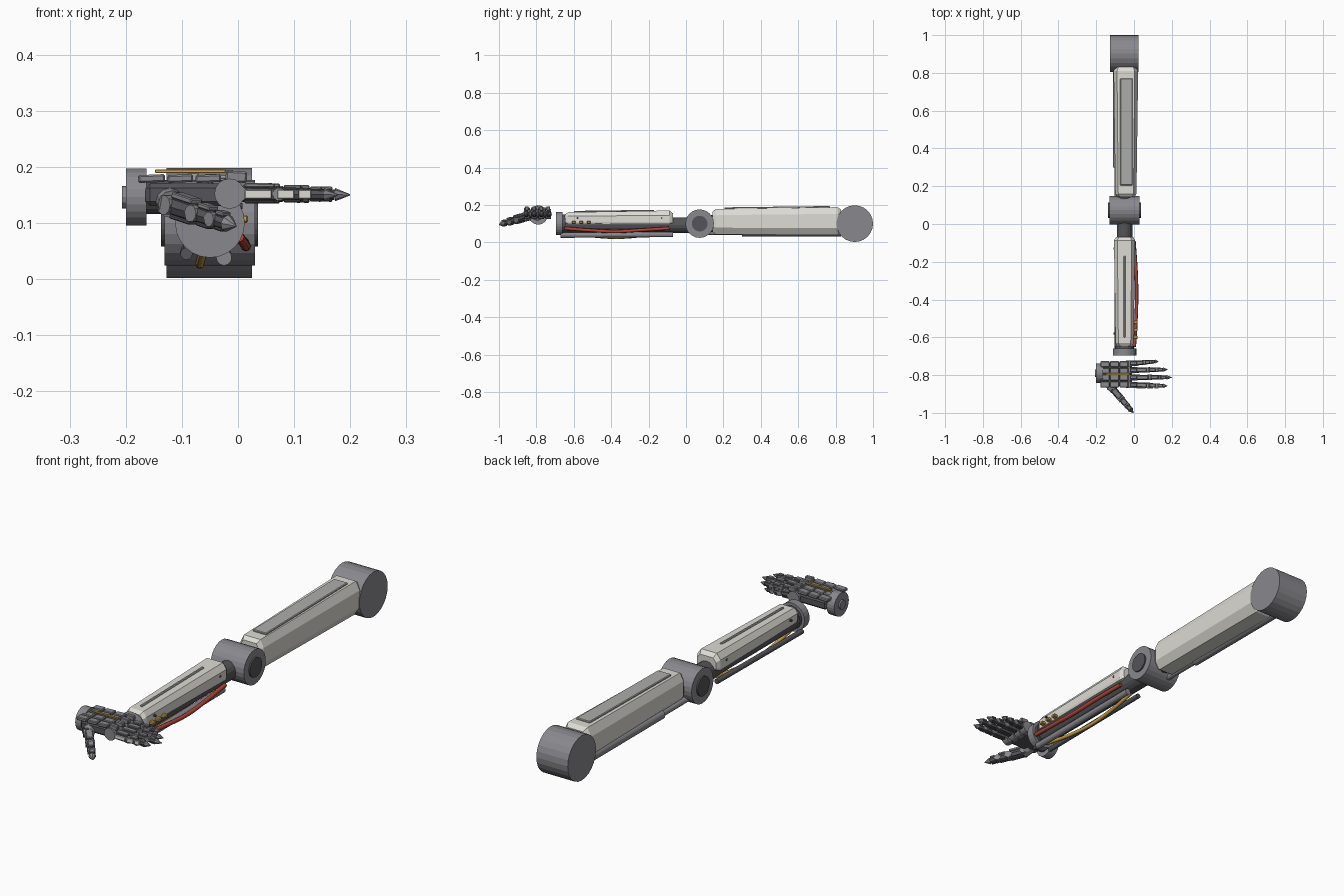
import bpy, bmesh
from math import pi, cos, sin
from mathutils import Vector, Matrix

if "Cube" in bpy.data.objects:
    bpy.data.objects.remove(bpy.data.objects["Cube"])


def material(name, rgb):
    m = bpy.data.materials.new(name)
    m.diffuse_color = (*rgb, 1)
    m.use_nodes = True
    m.node_tree.nodes["Principled BSDF"].inputs["Base Color"].default_value = m.diffuse_color
    return m


CREAM = material("cream_shell", (0.72, 0.71, 0.66))
PANEL = material("panel_grey", (0.42, 0.42, 0.41))
STEEL = material("steel", (0.25, 0.25, 0.27))
DARK = material("dark_metal", (0.09, 0.09, 0.10))
RED = material("red_hose", (0.45, 0.06, 0.04))
GOLD = material("gold", (0.6, 0.36, 0.07))


def finish(name, bm, mat):
    bmesh.ops.recalc_face_normals(bm, faces=bm.faces)
    me = bpy.data.meshes.new(name)
    bm.to_mesh(me)
    bm.free()
    me.materials.append(mat)
    ob = bpy.data.objects.new(name, me)
    bpy.context.collection.objects.link(ob)
    return ob


def frame(p0, p1):
    """Matrix at the middle of p0-p1: local z along the line, local x upward."""
    p0, p1 = Vector(p0), Vector(p1)
    d = (p1 - p0).normalized()
    ref = Vector((0, 0, 1)) if abs(d.z) < 0.9 else Vector((1, 0, 0))
    side = d.cross(ref).normalized()
    up = side.cross(d)
    m = Matrix((up, side * -1, d)).transposed().to_4x4()
    if m.determinant() < 0:
        m = Matrix((up, side, d)).transposed().to_4x4()
    m.translation = (p0 + p1) / 2
    return m, (p1 - p0).length


def cyl(name, p0, p1, r0, mat=STEEL, r1=None, sides=24):
    m, length = frame(p0, p1)
    bm = bmesh.new()
    bmesh.ops.create_cone(bm, cap_ends=True, segments=sides, radius1=r0,
                          radius2=r0 if r1 is None else r1, depth=length, matrix=m)
    return finish(name, bm, mat)


def bar(name, p0, p1, w, h, mat=STEEL, lift=0, shift=0, bevel=0.003):
    """Bevelled box along a line, w across, h tall, moved upward / sideways."""
    m, length = frame(p0, p1)
    bm = bmesh.new()
    bmesh.ops.create_cube(bm, size=1)
    bmesh.ops.scale(bm, vec=(h, w, length), verts=bm.verts)
    bmesh.ops.translate(bm, vec=(lift, shift, 0), verts=bm.verts)
    if bevel:
        bmesh.ops.bevel(bm, geom=bm.edges[:], offset=bevel, segments=1, affect='EDGES')
    bm.transform(m)
    return finish(name, bm, mat)


def shell(name, x, section, rings, mat):
    """Loft a normalised section; each ring is (y, half width, z low, z high)."""
    bm = bmesh.new()
    loops = [[bm.verts.new((x + w * u, y, lo + (hi - lo) * v)) for u, v in section]
             for y, w, lo, hi in rings]
    n = len(section)
    for a, b in zip(loops, loops[1:]):
        for i in range(n):
            bm.faces.new((a[i], a[(i + 1) % n], b[(i + 1) % n], b[i]))
    bm.faces.new(loops[0])
    bm.faces.new(loops[-1])
    return finish(name, bm, mat)


def hose(name, pts, r, mat):
    cu = bpy.data.curves.new(name, 'CURVE')
    cu.dimensions = '3D'
    cu.bevel_depth, cu.bevel_resolution, cu.use_fill_caps = r, 2, True
    sp = cu.splines.new('BEZIER')
    sp.bezier_points.add(len(pts) - 1)
    for bp, p in zip(sp.bezier_points, pts):
        bp.co = p
        bp.handle_left_type = bp.handle_right_type = 'AUTO'
    cu.materials.append(mat)
    ob = bpy.data.objects.new(name, cu)
    bpy.context.collection.objects.link(ob)


CX = -0.05  # arm axis

# shoulder and elbow drums
cyl("shoulder_drum", (-0.127, 0.902, 0.1), (0.025, 0.902, 0.1), 0.098)
cyl("elbow_drum", (-0.131, 0.073, 0.1), (0.03, 0.073, 0.1), 0.076)
cyl("elbow_hub", (-0.137, 0.073, 0.1), (0.036, 0.073, 0.1), 0.042, DARK)

# upper arm: core, shell, top panel and piston
cyl("upper_arm_core", (CX, 0.1, 0.1), (CX, 0.88, 0.1), 0.045, DARK, sides=16)
octagon = [(-0.6, 0), (0.6, 0), (1, 0.26), (1, 0.76), (0.72, 1), (-0.72, 1), (-1, 0.76), (-1, 0.26)]
shell("upper_arm_shell", -0.043, octagon,
      [(0.142, 0.045, 0.055, 0.165), (0.16, 0.056, 0.043, 0.178),
       (0.81, 0.065, 0.038, 0.188), (0.83, 0.054, 0.05, 0.175)], CREAM)
bar("upper_arm_panel", (-0.04, 0.205, 0.182), (-0.04, 0.77, 0.189), 0.066, 0.01, PANEL)
cyl("upper_piston_sleeve", (-0.09, 0.3, 0.052), (-0.09, 0.83, 0.052), 0.02, sides=16)
cyl("upper_piston_rod", (-0.09, 0.1, 0.052), (-0.09, 0.32, 0.052), 0.013, sides=12)

# forearm: core, shell, top strip and screws
cyl("forearm_core", (CX, 0.05, 0.092), (CX, -0.68, 0.092), 0.041, DARK, sides=16)
arch = [(-0.95, 0), (0.95, 0), (1, 0.15), (1, 0.65), (0.68, 1), (-0.68, 1), (-1, 0.65), (-1, 0.15)]
shell("forearm_shell", CX, arch,
      [(-0.07, 0.046, 0.105, 0.155), (-0.088, 0.056, 0.098, 0.17),
       (-0.63, 0.048, 0.1, 0.161), (-0.647, 0.04, 0.106, 0.15)], CREAM)
bar("forearm_strip", (CX, -0.17, 0.17), (CX, -0.6, 0.164), 0.012, 0.008, PANEL)
for y in (-0.13, -0.58):
    for s in (-1, 1):
        cyl("shell_screw", (CX + s * 0.045, y, 0.13), (CX + s * 0.058, y, 0.13), 0.005, DARK, sides=8)
for y in (-0.6, -0.56, -0.52):
    bar("status_light", (CX + 0.045, y, 0.107), (CX + 0.068, y, 0.107), 0.02, 0.014, GOLD)

# forearm rods and hoses
cyl("forearm_rod", (-0.025, -0.07, 0.042), (-0.025, -0.67, 0.038), 0.014, sides=12)
cyl("forearm_dark_rod", (-0.092, -0.08, 0.05), (-0.092, -0.67, 0.045), 0.011, DARK, sides=12)
hose("red_hose", [(0.0, -0.09, 0.075), (0.011, -0.25, 0.065), (0.014, -0.38, 0.058),
                  (0.01, -0.52, 0.065), (0.002, -0.65, 0.075)], 0.009, RED)
hose("gold_hose", [(-0.06, -0.09, 0.055), (-0.067, -0.25, 0.034), (-0.068, -0.37, 0.026),
                   (-0.066, -0.5, 0.034), (-0.06, -0.65, 0.055)], 0.008, GOLD)

# wrist
cyl("wrist_collar", (CX, -0.645, 0.1), (CX, -0.672, 0.1), 0.05, DARK, sides=16)
cyl("wrist_flange", (CX, -0.66, 0.1), (CX, -0.695, 0.1), 0.062, sides=24)

# hand: mounting disc, palm, back plates
HY = -0.795
cyl("hand_disc", (-0.2, -0.79, 0.146), (-0.163, -0.79, 0.146), 0.051)
cyl("hand_hub", (-0.207, -0.79, 0.146), (-0.19, -0.79, 0.146), 0.02, sides=12)
cyl("hand_neck", (-0.17, HY, 0.146), (-0.12, HY, 0.146), 0.03, DARK, sides=16)
bar("palm", (-0.165, HY, 0.15), (-0.01, HY, 0.15), 0.125, 0.04, DARK, bevel=0.008)
for x0, x1 in ((-0.178, -0.13), (-0.126, -0.08), (-0.076, -0.03)):
    for y in (-0.742, -0.777, -0.813, -0.85):
        bar("hand_back_plate", (x0, y, 0.178), (x1, y, 0.18), 0.031, 0.014)
bar("hand_gold_strip", (-0.148, HY, 0.192), (-0.022, HY, 0.192), 0.01, 0.006, GOLD, bevel=0.001)


def digit(name, start, end, r):
    """Three tapering phalanges with hinge pins, top plates and a pointed tip."""
    a, b = Vector(start), Vector(end)
    d = b - a
    side = d.cross(Vector((0, 0, 1))).normalized()
    cuts = (0, 0.4, 0.67, 0.88)
    for i in range(3):
        p, q = a + d * cuts[i], a + d * cuts[i + 1]
        ri, rj = r * (1 - 0.13 * i), r * (0.9 - 0.13 * i)
        gap = d.normalized() * 0.004
        cyl(name + "_phalanx", p + gap, q - gap, ri * 0.9, DARK, rj * 0.9, 8)
        cyl(name + "_hinge", p - side * ri, p + side * ri, ri * 0.85, STEEL, sides=10)
        bar(name + "_plate", p + gap * 2, q - gap * 2, ri * 1.3, ri * 0.5, STEEL, lift=ri * 0.95, bevel=0.002)
        bar(name + "_pad", p + gap * 2, q - gap * 2, ri * 1.1, ri * 0.35, DARK, lift=-ri * 0.9, bevel=0.002)
    cyl(name + "_tip", a + d * 0.86, b, r * 0.75, STEEL, 0.001, 8)


# knuckles and fingers
fingers = (("little_finger", -0.737, -0.727, 0.13, 0.0145), ("ring_finger", -0.774, -0.77, 0.178, 0.016),
           ("middle_finger", -0.812, -0.812, 0.2, 0.016), ("index_finger", -0.852, -0.857, 0.178, 0.016))
for name, y0, y1, tip, r in fingers:
    cyl(name + "_knuckle", (-0.015, y0 - 0.015, 0.152), (-0.015, y0 + 0.015, 0.152), 0.027, sides=16)
    bar(name + "_knuckle_block", (-0.022, y0, 0.183), (0.016, y0, 0.181), 0.018, 0.02)
    digit(name, (0.004, y0, 0.152), (tip, y1, 0.15), r)
# pale side guards on the index finger
for x0, x1 in ((0.012, 0.06), (0.07, 0.1), (0.108, 0.13)):
    bar("index_side_guard", (x0, -0.868, 0.151), (x1, -0.868, 0.151), 0.006, 0.016, CREAM, bevel=0.001)

# thumb
cyl("thumb_base", (-0.125, -0.835, 0.142), (-0.118, -0.872, 0.133), 0.025, sides=12)
digit("thumb", (-0.117, -0.868, 0.132), (-0.003, -1.0, 0.094), 0.021)
